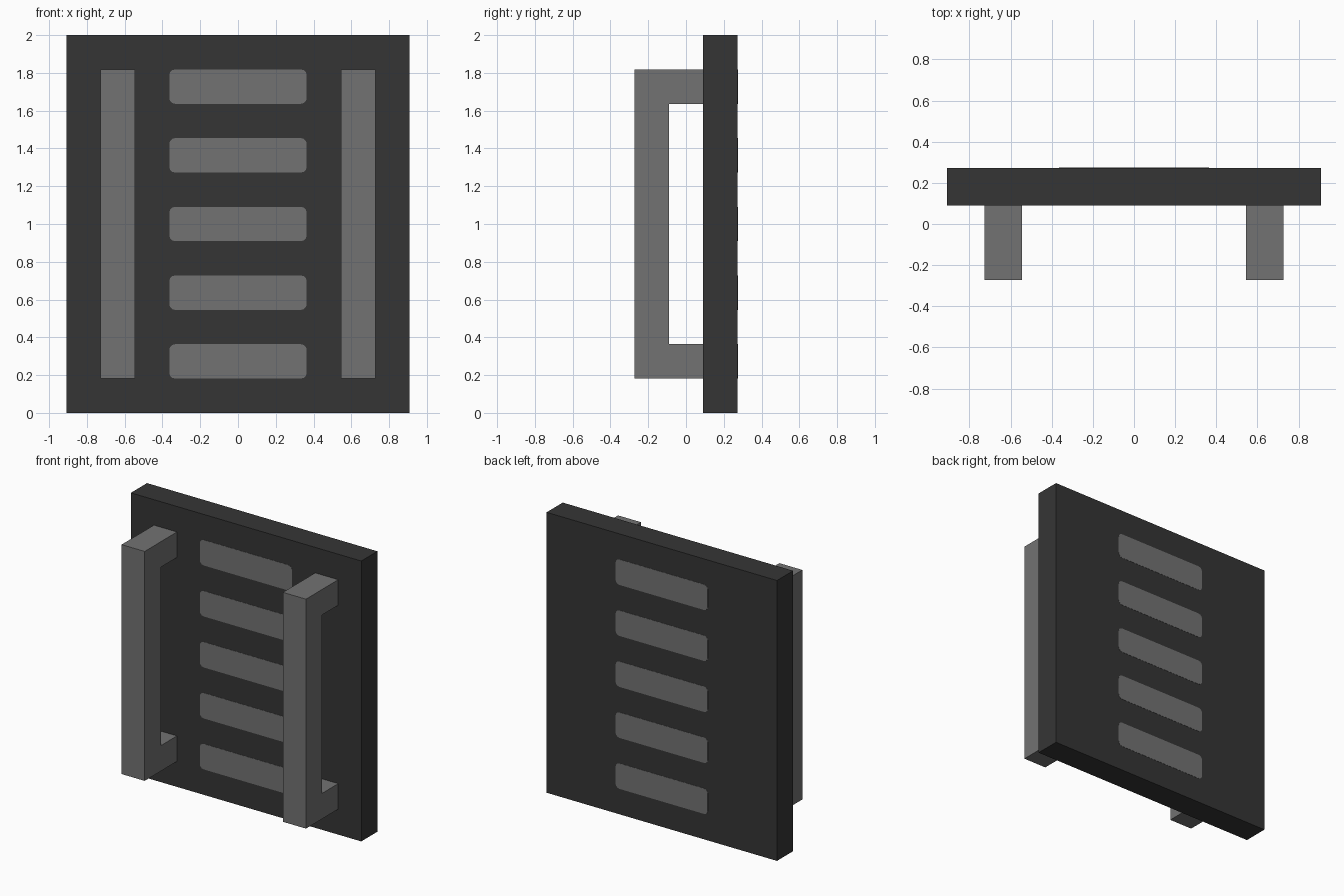
import bpy, bmesh, math
from mathutils import Vector

if "Cube" in bpy.data.objects:
    bpy.data.objects.remove(bpy.data.objects["Cube"])

U = 2 / 11  # model grid unit


def material(name, value):
    m = bpy.data.materials.new(name)
    m.diffuse_color = (value, value, value, 1)
    m.use_nodes = True
    m.node_tree.nodes["Principled BSDF"].inputs["Base Color"].default_value = m.diffuse_color
    return m


dark = material("dark grey", 0.036)
grey = material("mid grey", 0.17)


def extrude(name, points, move, mat):
    """Extrude a flat outline of 3D points along a vector into a closed solid."""
    bm = bmesh.new()
    face = bm.faces.new([bm.verts.new(p) for p in points])
    new = bmesh.ops.extrude_face_region(bm, geom=[face])["geom"]
    bmesh.ops.translate(bm, vec=Vector(move),
                        verts=[g for g in new if isinstance(g, bmesh.types.BMVert)])
    bmesh.ops.recalc_face_normals(bm, faces=bm.faces)
    mesh = bpy.data.meshes.new(name)
    bm.to_mesh(mesh)
    bm.free()
    mesh.materials.append(mat)
    obj = bpy.data.objects.new(name, mesh)
    bpy.context.collection.objects.link(obj)
    return obj


def rounded_rect(cx, cz, w, h, r, y, steps=3):
    pts = []
    for q, (sx, sz) in enumerate([(1, 1), (-1, 1), (-1, -1), (1, -1)]):
        for i in range(steps + 1):
            a = math.pi / 2 * (q + i / steps)
            pts.append((cx + sx * (w / 2 - r) + r * math.cos(a), y,
                        cz + sz * (h / 2 - r) + r * math.sin(a)))
    return pts


# Panel
front, back = 0.5 * U, 1.5 * U
extrude("panel", [(-5 * U, front, 0), (5 * U, front, 0),
                  (5 * U, front, 11 * U), (-5 * U, front, 11 * U)],
        (0, U, 0), dark)

# C-shaped handles, one on each side
profile = [(0.5, 1), (-1.5, 1), (-1.5, 10), (0.5, 10),
           (0.5, 9), (-0.5, 9), (-0.5, 2), (0.5, 2)]
for side, x in (("left", -4 * U), ("right", 3 * U)):
    extrude(side + "_handle", [(x, y * U, z * U) for y, z in profile], (U, 0, 0), grey)

# Five painted slots on the front and the back of the panel
for i in range(5):
    for side, y in (("front", front), ("back", back)):
        extrude(f"{side}_slot_{i + 1}",
                rounded_rect(0, (1.5 + 2 * i) * U, 4 * U, U, 0.03, y - 0.0015),
                (0, 0.003, 0), grey)
